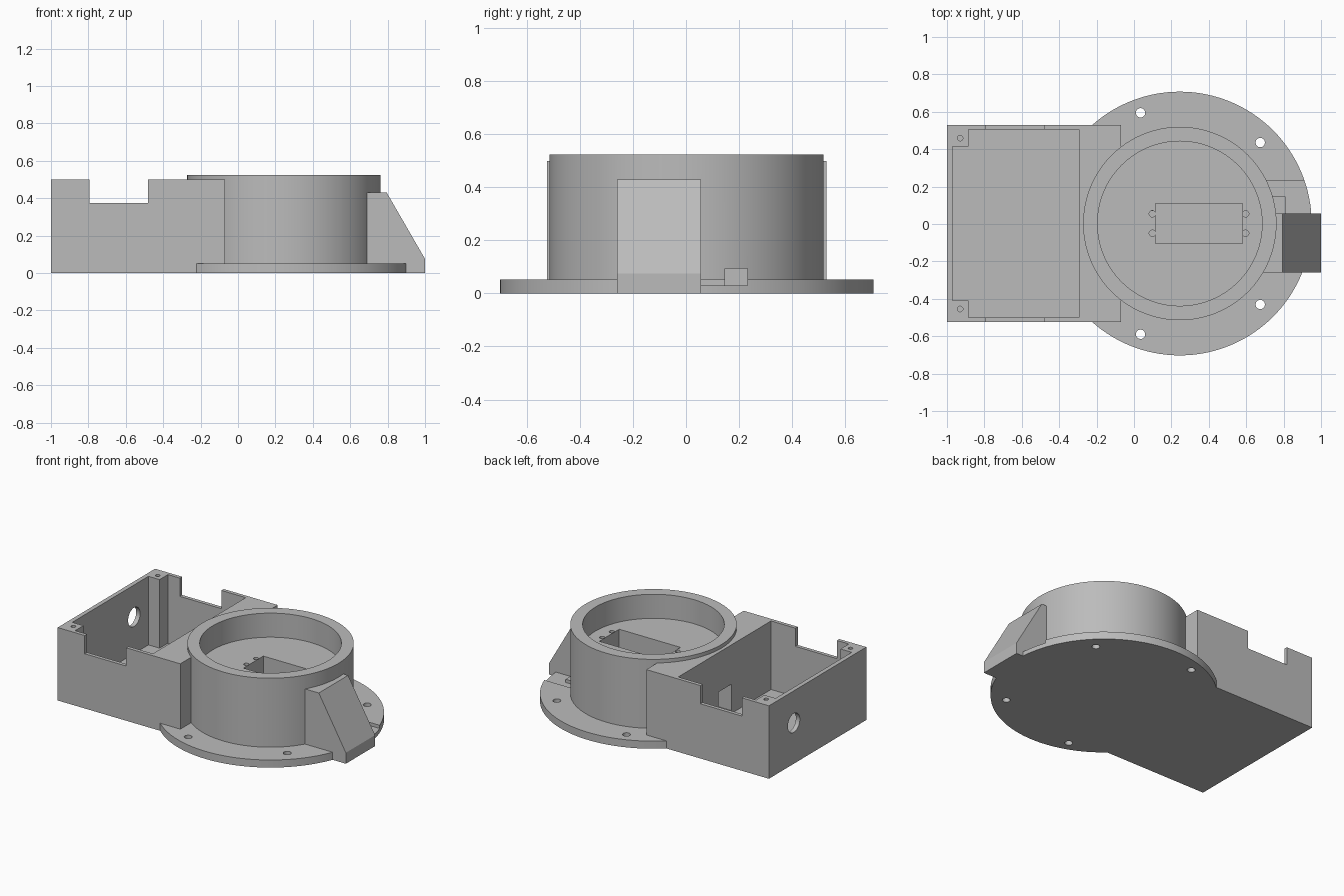
import bpy, bmesh, math
from mathutils import Matrix, Vector

if "Cube" in bpy.data.objects:
    bpy.data.objects.remove(bpy.data.objects["Cube"])

CX, CY = 0.245, 0.0025      # turret axis

grey = bpy.data.materials.new("plain_grey")
grey.diffuse_color = (0.50, 0.50, 0.50, 1)
grey.use_nodes = True
grey.node_tree.nodes["Principled BSDF"].inputs["Base Color"].default_value = grey.diffuse_color


def finish(bm, name):
    bmesh.ops.recalc_face_normals(bm, faces=bm.faces)
    me = bpy.data.meshes.new(name)
    bm.to_mesh(me)
    bm.free()
    ob = bpy.data.objects.new(name, me)
    bpy.context.collection.objects.link(ob)
    me.materials.append(grey)
    return ob


def box(name, x0, x1, y0, y1, z0, z1, matrix=Matrix()):
    bm = bmesh.new()
    bmesh.ops.create_cube(bm, size=1)
    for v in bm.verts:
        v.co = matrix @ Vector((x0 + (v.co.x + .5) * (x1 - x0),
                                y0 + (v.co.y + .5) * (y1 - y0),
                                z0 + (v.co.z + .5) * (z1 - z0)))
    return finish(bm, name)


def cyl(name, x, y, z0, z1, r, n=32, matrix=Matrix()):
    bm = bmesh.new()
    bmesh.ops.create_cone(bm, cap_ends=True, segments=n, radius1=r, radius2=r, depth=z1 - z0)
    bm.transform(matrix @ Matrix.Translation((x, y, (z0 + z1) / 2)))
    return finish(bm, name)


def prism(name, profile, y0, y1):
    """Extrude an x-z profile along y."""
    bm = bmesh.new()
    face = bm.faces.new([bm.verts.new((x, y0, z)) for x, z in profile])
    ext = bmesh.ops.extrude_face_region(bm, geom=[face])
    verts = [g for g in ext["geom"] if isinstance(g, bmesh.types.BMVert)]
    bmesh.ops.translate(bm, verts=verts, vec=(0, y1 - y0, 0))
    return finish(bm, name)


def combine(target, tools, operation):
    """Apply booleans and discard the tools."""
    bpy.context.view_layer.objects.active = target
    for tool in tools:
        mod = target.modifiers.new("bool", "BOOLEAN")
        mod.operation, mod.solver, mod.object = operation, "EXACT", tool
        tool.hide_render = True
        bpy.ops.object.modifier_apply(modifier=mod.name)
        bpy.data.objects.remove(tool)


# Sensor bracket: sloped block with a recess, slot and two nut pockets
bracket = prism("sensor_bracket", [(0.69, 0), (1, 0), (1, 0.075), (0.795, 0.43), (0.69, 0.43)],
                -0.26, 0.057)
# slope frame: local x runs up the slope, y stays y, z is the outward normal
up = Vector((-0.205, 0, 0.355)).normalized()
normal = Vector((up.z, 0, -up.x))
frame = Matrix((up, (0, 1, 0), normal)).transposed().to_4x4()
frame.translation = (1, 0, 0.075)


def along(z):
    return (z - 0.075) / up.z


cuts = [box("recess", along(0.092), along(0.41), -0.243, 0.1, -0.02, 0.1, frame),
        box("slot", along(0.19), along(0.33), -0.038, 0.006, -0.10, 0.1, frame)]
for z in (0.135, 0.378):
    cuts.append(cyl("nut_pocket", along(z), -0.102, -0.045, 0.1, 0.038, 6, frame))
    cuts.append(cyl("bolt_hole", along(z), -0.102, -0.11, 0.1, 0.024, 24, frame))
combine(bracket, cuts, "DIFFERENCE")

# Base flange with mounting holes and cable channel
flange = cyl("base_flange", CX, CY, 0, 0.052, 0.705, 128)
cuts = [cyl("mount_hole", x, CY + s * y, -0.1, 0.2, 0.025)
        for x, y in ((0.035, 0.592), (0.675, 0.433)) for s in (-1, 1)]
cuts += [box("channel", 0.70, 1.1, 0.147, 0.232, 0.03, 0.2),
         box("channel_branch", 0.81, 1.1, 0.0, 0.2, 0.03, 0.2)]
combine(flange, cuts, "DIFFERENCE")

# Round housing and rectangular case joined to the flange
body = cyl("housing", CX, CY, 0, 0.525, 0.517, 128)
case = box("case", -1, -0.07, -0.525, 0.53, 0, 0.5)
combine(body, [case, flange], "UNION")

# Case interior, with posts left standing in the two outer corners
cuts = [box("case_cavity", -0.885, -0.295, -0.5, 0.505, 0.03, 0.7),
        box("case_cavity_end", -0.97, -0.88, -0.41, 0.415, 0.03, 0.7),
        box("side_notches", -0.795, -0.48, -0.7, 0.7, 0.375, 0.7),
        cyl("cable_hole", -0.28, 0.26, -1.1, -0.9, 0.065, 32, Matrix.Rotation(math.pi / 2, 4, "Y"))]
cuts += [cyl("post_hole", -0.93, CY + s * 0.457, 0.3, 0.7, 0.015, 24) for s in (-1, 1)]

# Round well, motor pocket, screw holes and cable tunnels
cuts += [cyl("round_well", CX, CY, 0.36, 0.8, 0.44, 128),
         box("motor_pocket", 0.115, 0.58, -0.105, 0.11, 0.05, 0.5),
         box("inner_tunnel", -0.4, 0.2, -0.07, 0.07, 0.05, 0.23),
         box("outer_tunnel", 0.50, 0.80, 0.147, 0.232, 0.03, 0.095),
         box("tunnel_link", 0.50, 0.575, 0.05, 0.2, 0.055, 0.09)]
cuts += [cyl("screw_hole", x, CY + s * 0.052, 0.2, 0.5, 0.017, 24)
         for x in (0.098, 0.597) for s in (-1, 1)]
combine(body, cuts, "DIFFERENCE")

# One solid printed enclosure
combine(body, [bracket], "UNION")
body.name = "motor_enclosure"
body.select_set(True)
bpy.context.view_layer.objects.active = body
bpy.ops.object.shade_smooth_by_angle(angle=math.radians(30))
